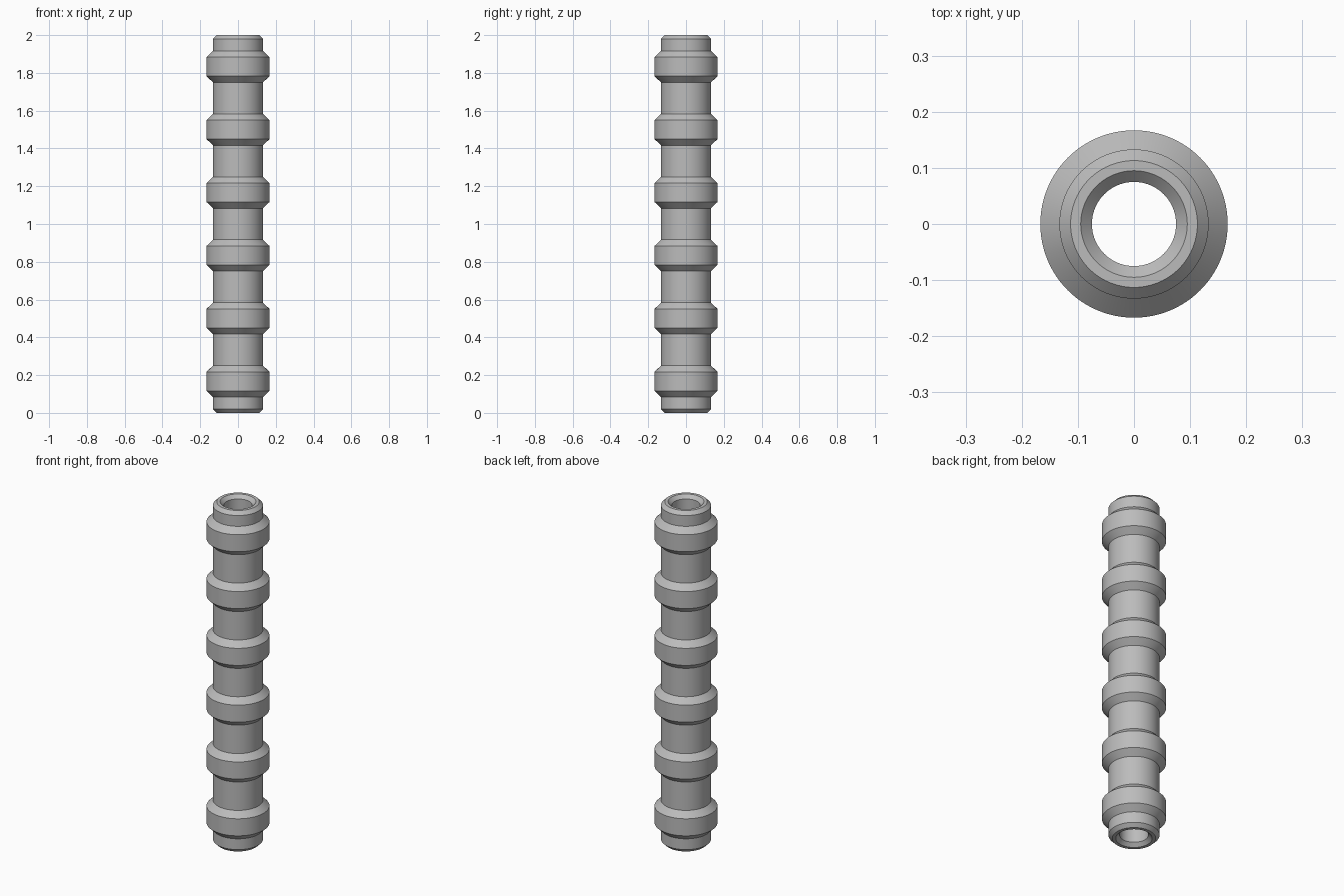
import bpy
import bmesh
import math

cube = bpy.data.objects.get("Cube")
if cube:
    bpy.data.objects.remove(cube, do_unlink=True)

# Dimensions
HEIGHT = 2.0
RINGS = 6
PITCH = HEIGHT / RINGS
TUBE, RING, BORE = 0.133, 0.167, 0.075
BEVEL = 0.02
RING_HALF, FLAT_HALF = PITCH / 4, 0.05
SEGMENTS = 96

# Single grey finish
grey = bpy.data.materials.new("grey")
grey.use_nodes = True
colour = (0.5, 0.5, 0.5, 1)
grey.diffuse_color = colour
grey.node_tree.nodes["Principled BSDF"].inputs["Base Color"].default_value = colour

# Outer profile: chamfered foot, repeated collars, chamfered top
profile = [(TUBE - BEVEL, 0), (TUBE, BEVEL)]
for i in range(RINGS):
    mid = PITCH * (i + 0.5)
    profile += [(TUBE, mid - RING_HALF), (RING, mid - FLAT_HALF),
                (RING, mid + FLAT_HALF), (TUBE, mid + RING_HALF)]
profile += [(TUBE, HEIGHT - BEVEL), (TUBE - BEVEL, HEIGHT)]

# Inner profile: through bore with countersunk ends
profile += [(BORE + BEVEL, HEIGHT), (BORE, HEIGHT - BEVEL),
            (BORE, BEVEL), (BORE + BEVEL, 0)]

# Revolve the closed profile around the z axis
bm = bmesh.new()
verts = [bm.verts.new((r, 0, z)) for r, z in profile]
edges = [bm.edges.new((v, verts[(i + 1) % len(verts)])) for i, v in enumerate(verts)]
bmesh.ops.spin(bm, geom=verts + edges, cent=(0, 0, 0), axis=(0, 0, 1),
               angle=math.tau, steps=SEGMENTS, use_merge=True)
bmesh.ops.remove_doubles(bm, verts=bm.verts, dist=0.0001)
bmesh.ops.recalc_face_normals(bm, faces=bm.faces)

mesh = bpy.data.meshes.new("ribbed_tube")
bm.to_mesh(mesh)
bm.free()
mesh.materials.append(grey)
tube = bpy.data.objects.new("ribbed_tube", mesh)
bpy.context.collection.objects.link(tube)

# Smooth round walls, crisp chamfer edges
bpy.ops.object.select_all(action="DESELECT")
tube.select_set(True)
bpy.context.view_layer.objects.active = tube
bpy.ops.object.shade_smooth_by_angle(angle=math.radians(30))
